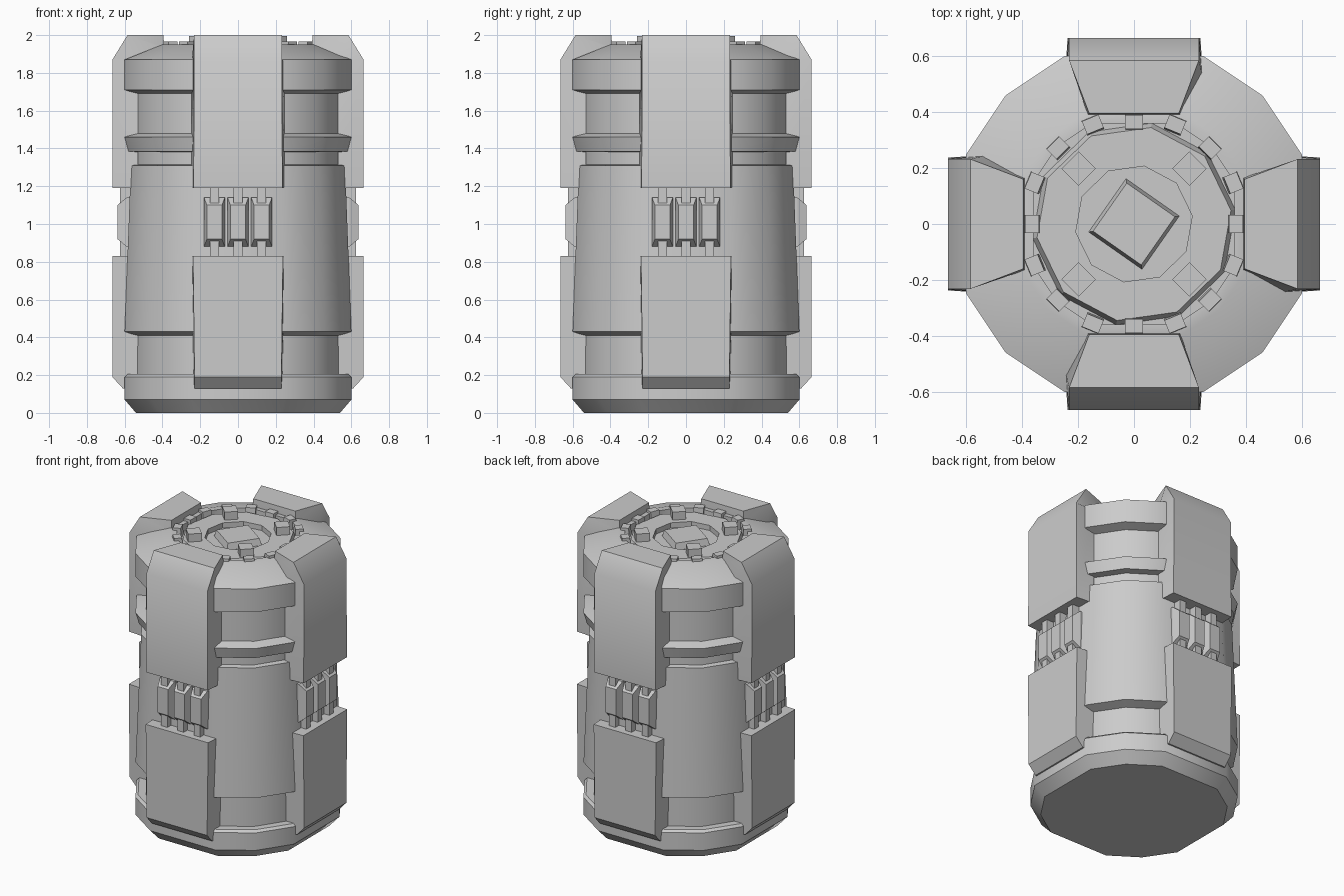
import bpy, bmesh, math
from mathutils import Matrix, Vector

old = bpy.data.objects.get("Cube")
if old:
    bpy.data.objects.remove(old, do_unlink=True)

grey = bpy.data.materials.new("plain_grey")
grey.use_nodes = True
grey.diffuse_color = (0.6, 0.6, 0.6, 1)
grey.node_tree.nodes["Principled BSDF"].inputs["Base Color"].default_value = (0.6, 0.6, 0.6, 1)


def finish(name, bm, smooth=None):
    bmesh.ops.recalc_face_normals(bm, faces=bm.faces)
    mesh = bpy.data.meshes.new(name)
    bm.to_mesh(mesh)
    bm.free()
    mesh.materials.append(grey)
    obj = bpy.data.objects.new(name, mesh)
    bpy.context.collection.objects.link(obj)
    if smooth:
        bpy.ops.object.select_all(action='DESELECT')
        obj.select_set(True)
        bpy.context.view_layer.objects.active = obj
        bpy.ops.object.shade_smooth_by_angle(angle=math.radians(smooth))
    return obj


def loft(bm, rings, place=Matrix()):
    """Bridge equal-length rings of points and cap both ends."""
    loops = [[bm.verts.new(place @ Vector(p)) for p in ring] for ring in rings]
    for a, b in zip(loops, loops[1:]):
        for i in range(len(a)):
            j = (i + 1) % len(a)
            bm.faces.new((a[i], a[j], b[j], b[i]))
    bm.faces.new(loops[0][::-1])
    bm.faces.new(loops[-1])


def ring(angles, r, z):
    return [(r * math.cos(a), r * math.sin(a), z) for a in angles]


def rect(w, d, z):
    return [(-w, -d, z), (w, -d, z), (w, d, z), (-w, d, z)]


def turn(step, count=4):
    return Matrix.Rotation(step * 2 * math.pi / count, 4, 'Z')


# Canister body: rounded corners with a flat wall behind each armour panel
corner_angles = [math.radians(q * 90 + a) for q in range(4) for a in (22.5, 45, 67.5)]
body_profile = [
    (0.54, 0), (0.6, 0.07), (0.6, 0.19), (0.585, 0.205), (0.54, 0.205),
    (0.54, 0.41), (0.6, 0.43), (0.567, 1.31), (0.535, 1.315), (0.535, 1.38),
    (0.58, 1.385), (0.6, 1.46), (0.54, 1.48), (0.54, 1.69), (0.6, 1.71),
    (0.6, 1.87), (0.4, 1.95), (0.36, 1.95), (0.36, 1.90)]
flat = math.cos(math.radians(22.5))
bm = bmesh.new()
loft(bm, [ring(corner_angles, r / flat, z) for r, z in body_profile])
finish("canister_body", bm, 34)

# Lid plate with a sunken middle
lid_angles = [math.radians(8 + 36 * i) for i in range(10)]
bm = bmesh.new()
loft(bm, [ring(lid_angles, r, z) for r, z in
          [(0.37, 1.89), (0.35, 1.94), (0.21, 1.94), (0.21, 1.905)]])
finish("lid_plate", bm)

# Central block and four studs on the lid
bm = bmesh.new()
loft(bm, [rect(0.12, 0.12, 1.89), rect(0.105, 0.105, 1.95)], Matrix.Rotation(math.radians(-35), 4, 'Z'))
finish("lid_block", bm)
bm = bmesh.new()
for q in range(4):
    loft(bm, [rect(0.043, 0.043, 1.9), rect(0.043, 0.043, 1.995)],
         turn(q) @ Matrix.Rotation(math.pi / 4, 4, 'Z') @ Matrix.Translation((0.28, 0, 0)))
finish("lid_studs", bm)

# Ring of teeth around the rim
bm = bmesh.new()
for i in range(16):
    r = 0.365 if i % 4 == 0 else 0.385
    loft(bm, [rect(0.03, 0.032, 1.9), rect(0.025, 0.032, 1.967)],
         turn(i, 16) @ Matrix.Translation((r, 0, 0)))
finish("rim_teeth", bm)


def panel(name, q, sections):
    """Armour panel: each section is (inner r, inner width, outer r, outer width, z)."""
    bm = bmesh.new()
    loft(bm, [[(ri, -wi, zi), (ro, -wo, zo), (ro, wo, zo), (ri, wi, zi)]
              for ri, wi, zi, ro, wo, zo in sections], turn(q))
    finish(name, bm, 40)


# Each side: upper panel, lower panel, and three fasteners between them
for q, side in enumerate(("left", "back", "right", "front")):
    panel(side + "_upper_panel", q, [
        (0.53, 0.245, 1.19, 0.665, 0.235, 1.19),
        (0.53, 0.245, 1.86, 0.665, 0.232, 1.87),
        (0.39, 0.165, 1.93, 0.585, 0.232, 2.0),
        (0.39, 0.165, 1.935, 0.395, 0.16, 2.0)])
    panel(side + "_lower_panel", q, [
        (0.53, 0.235, 0.13, 0.61, 0.23, 0.13),
        (0.53, 0.235, 0.19, 0.665, 0.23, 0.19),
        (0.53, 0.245, 0.83, 0.665, 0.238, 0.83)])
    bm = bmesh.new()
    for y in (-0.125, 0, 0.125):
        # Local z points outward, local y points up
        place = turn(q) @ Matrix.Translation((0, y, 1.01)) @ Matrix(
            ((0, 0, 1, 0), (1, 0, 0, 0), (0, 1, 0, 0), (0, 0, 0, 1)))
        loft(bm, [rect(0.024, 0.2, 0.55), rect(0.024, 0.2, 0.625)], place)
        loft(bm, [rect(0.055, 0.13, 0.56), rect(0.055, 0.13, 0.59), rect(0.04, 0.09, 0.638)], place)
    finish(side + "_fasteners", bm)
